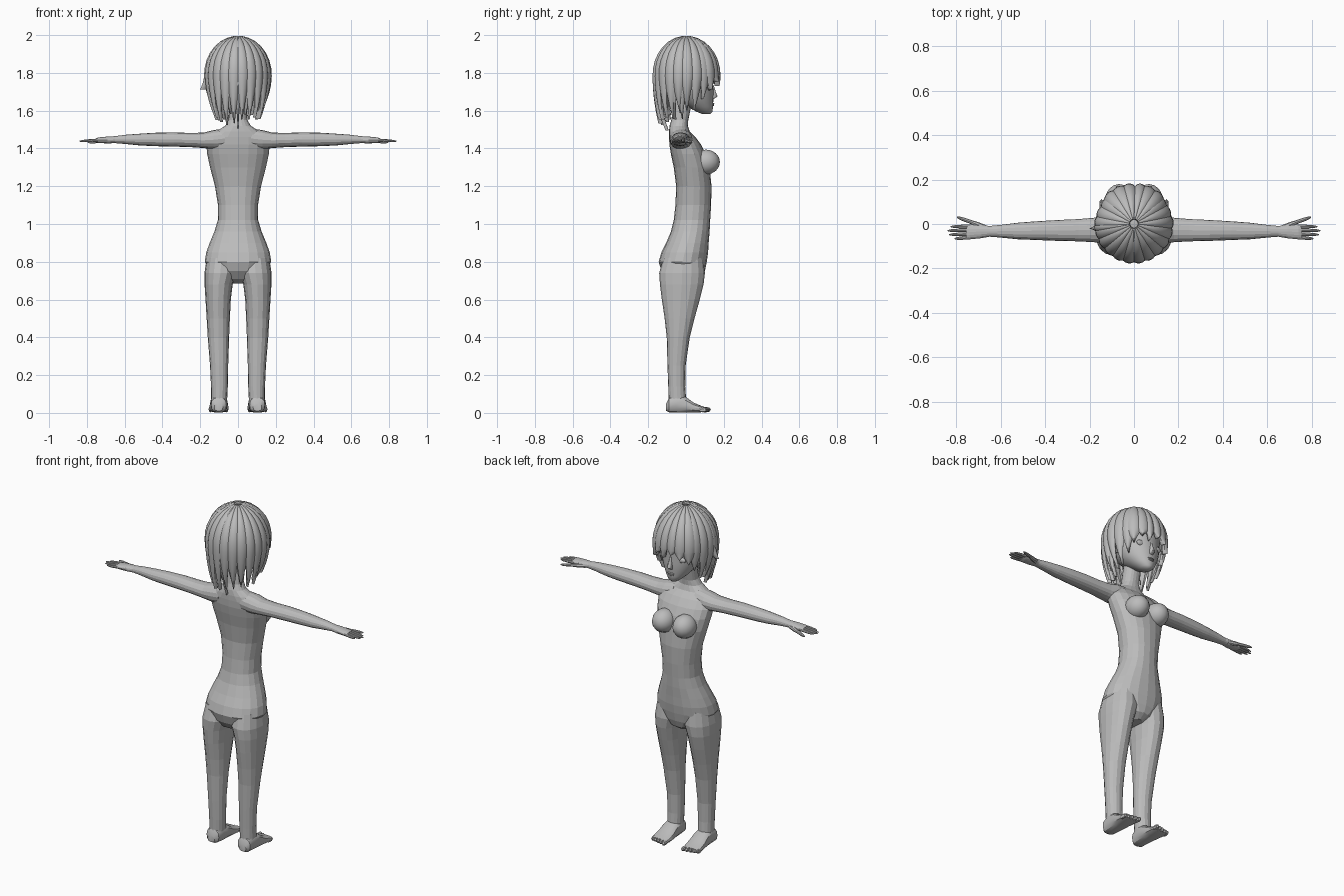
import bpy, bmesh, math, random
from math import sin, cos, pi, radians
from mathutils import Vector

random.seed(4)
mat = bpy.data.materials.new("clay grey")
mat.diffuse_color = (0.5, 0.5, 0.5, 1)


def finish(name, bm, mirror=False, smooth=None):
    bmesh.ops.recalc_face_normals(bm, faces=bm.faces)
    me = bpy.data.meshes.new(name)
    bm.to_mesh(me)
    bm.free()
    me.materials.append(mat)
    ob = bpy.data.objects.new(name, me)
    bpy.context.collection.objects.link(ob)
    if mirror:
        ob.modifiers.new("Mirror", 'MIRROR')
    if smooth:
        bpy.ops.object.select_all(action='DESELECT')
        ob.select_set(True)
        bpy.context.view_layer.objects.active = ob
        bpy.ops.object.shade_smooth_by_angle(angle=radians(smooth))
    return ob


def skin(bm, sections):
    """Bridge closed point loops and cap the ends."""
    loops = [[bm.verts.new(p) for p in s] for s in sections]
    n = len(loops[0])
    for a, b in zip(loops, loops[1:]):
        for i in range(n):
            j = (i + 1) % n
            bm.faces.new((a[i], a[j], b[j], b[i]))
    bm.faces.new(loops[0])
    bm.faces.new(loops[-1])


def loft(bm, axis, rings, n=20, power=0.92):
    """rings: (position along axis, low1, high1, low2, high2)."""
    secs = []
    for t, l1, h1, l2, h2 in rings:
        pts = []
        for i in range(n):
            a = 2 * pi * i / n
            u = math.copysign(abs(cos(a)) ** power, cos(a))
            v = math.copysign(abs(sin(a)) ** power, sin(a))
            p, q = (l1 + h1) / 2 + u * (h1 - l1) / 2, (l2 + h2) / 2 + v * (h2 - l2) / 2
            pts.append({'x': (t, p, q), 'y': (p, t, q), 'z': (p, q, t)}[axis])
        secs.append(pts)
    skin(bm, secs)


def blob(bm, centre, radii, seg=16):
    r = bmesh.ops.create_uvsphere(bm, u_segments=seg, v_segments=seg // 2, radius=1)
    for v in r["verts"]:
        v.co = Vector([c + k * s for c, k, s in zip(centre, v.co, radii)])


# torso and neck: height, half width, back, front
torso = [(0.685, .035, -.05, .05), (0.71, .09, -.10, .085), (0.75, .15, -.13, .10),
         (0.80, .176, -.145, .11), (0.85, .168, -.13, .117), (0.90, .15, -.105, .12),
         (0.96, .125, -.08, .125), (1.02, .107, -.065, .128), (1.10, .106, -.056, .133),
         (1.20, .122, -.052, .135), (1.30, .148, -.065, .125), (1.37, .163, -.08, .105),
         (1.42, .168, -.088, .08), (1.46, .162, -.09, .05), (1.49, .115, -.09, .02),
         (1.52, .068, -.087, .01), (1.55, .05, -.078, .012), (1.66, .046, -.06, .035)]
bm = bmesh.new()
loft(bm, 'z', [(z, -w, w, b, f) for z, w, b, f in torso])
finish("torso", bm)

# chest
bm = bmesh.new()
blob(bm, (.067, .105, 1.328), (.064, .075, .066))
finish("chest", bm, True, 40)

# legs
bm = bmesh.new()
loft(bm, 'z', [(0.03, .062, .142, -.10, -.01), (0.08, .057, .142, -.092, .0),
               (0.14, .054, .143, -.094, -.004), (0.25, .052, .148, -.098, -.002),
               (0.40, .047, .160, -.102, .02), (0.50, .043, .166, -.113, .045),
               (0.60, .038, .172, -.128, .073), (0.68, .028, .177, -.138, .093),
               (0.74, .008, .178, -.142, .10), (0.82, .01, .165, -.12, .09)], 16)
finish("leg", bm, True)

# feet with toes
bm = bmesh.new()
loft(bm, 'y', [(-.105, .08, .125, .01, .05), (-.09, .062, .142, .002, .08),
               (-.05, .056, .145, 0, .10), (.0, .053, .149, 0, .085),
               (.04, .05, .153, .002, .055), (.08, .05, .156, .003, .038),
               (.105, .055, .154, .006, .03)], 14, .75)
for i in range(5):
    blob(bm, (.063 + .021 * i, .108 - .005 * i, .017), (.0125 - .001 * i, .024, .014), 8)
finish("foot", bm, True, 30)

# arms
bm = bmesh.new()
loft(bm, 'x', [(.07, -.085, .03, 1.40, 1.505), (.13, -.085, .035, 1.395, 1.497),
               (.18, -.082, .028, 1.402, 1.484), (.25, -.078, .022, 1.407, 1.482),
               (.34, -.076, .018, 1.41, 1.485), (.44, -.072, .012, 1.412, 1.483),
               (.52, -.069, .006, 1.416, 1.478), (.60, -.061, -.004, 1.424, 1.472),
               (.65, -.057, -.009, 1.428, 1.465), (.69, -.064, -.004, 1.427, 1.463),
               (.74, -.069, -.003, 1.429, 1.458), (.755, -.067, -.006, 1.434, 1.453)], 16)
finish("arm", bm, True)


# fingers and thumb
def digit(bm, a, b, r):
    a, b = Vector(a), Vector(b)
    d = (b - a).normalized()
    side = d.cross(Vector((0, 0, 1))).normalized()
    up = side.cross(d)
    skin(bm, [[a.lerp(b, t) + (side * cos(k * pi / 4) + up * sin(k * pi / 4)) * r * f
               for k in range(8)] for t, f in ((0, 1), (.5, .95), (.85, .7), (1, .25))])


bm = bmesh.new()
for y0, y1, tip in ((-.011, -.012, .825), (-.028, -.030, .84), (-.045, -.048, .832), (-.060, -.066, .808)):
    digit(bm, (.735, y0, 1.444), (tip, y1, 1.438), .0085)
digit(bm, (.67, -.018, 1.442), (.74, .012, 1.437), .013)
digit(bm, (.73, .008, 1.438), (.797, .031, 1.433), .009)
finish("fingers", bm, True, 40)

# head: height, half width, back, front
head = [(1.583, .018, .085, .128), (1.595, .036, .055, .14), (1.62, .062, .01, .143),
        (1.66, .092, -.06, .145), (1.70, .112, -.10, .147), (1.75, .126, -.125, .142),
        (1.80, .135, -.135, .145), (1.86, .132, -.132, .143), (1.91, .11, -.11, .12),
        (1.95, .075, -.075, .085), (1.972, .02, -.02, .02)]
bm = bmesh.new()
loft(bm, 'z', [(z, -w, w, b, f) for z, w, b, f in head], 28, 1.0)
finish("head", bm, smooth=50)

# nose and lips
bm = bmesh.new()
loft(bm, 'z', [(1.662, -.012, .012, .13, .148), (1.676, -.015, .015, .13, .168),
               (1.70, -.010, .010, .13, .158), (1.735, -.006, .006, .13, .147)], 10)
blob(bm, (0, .141, 1.637), (.022, .010, .005), 10)
blob(bm, (0, .140, 1.628), (.018, .010, .005), 10)
finish("nose_and_lips", bm, smooth=50)

# eyes and ears
bm = bmesh.new()
blob(bm, (.055, .122, 1.722), (.028, .012, .017), 16)
blob(bm, (.127, .0, 1.72), (.014, .026, .036), 12)
finish("eyes_and_ears", bm, True, 60)


# hair locks radiating from the crown
def lock(bm, angle, half, tip_z, tip_r, scale=1.0):
    secs = []
    for k in range(15):
        t = .04 + .95 * k / 14
        if t < .5:
            r, z = sin(t * pi), 1.79 + .205 * cos(t * pi)
        else:
            u = (t - .5) * 2
            r, z = 1 - (1 - tip_r) * u * u, 1.79 - (1.79 - tip_z) * u
        h = half * min(1, (1 - t) / .5) ** .75
        outer = [(s / 3, .945 + .075 * (1 - (s / 3) ** 2)) for s in range(-3, 4)]
        inner = [(.7, .87), (0, .86), (-.7, .87)]
        pts = []
        for s, f in outer + inner:
            a = radians(angle + s * h)
            rr = .172 * r * f * scale
            pts.append((rr * cos(a), rr * sin(a), z - (1 - f) * .08 * max(0, cos(t * pi))))
        secs.append(pts)
    skin(bm, secs)


bm = bmesh.new()
# long back and side locks
for i in range(12):
    a = 178 + i * 184 / 11
    back = max(0, -sin(radians(a)))
    lock(bm, a, 12, 1.60 - .07 * back + random.uniform(-.02, .02), .68 + .14 * back, 1.02)
# under layer filling the gaps
for i in range(9):
    a = 190 + i * 20
    lock(bm, a, 14, 1.56 + random.uniform(-.02, .02), .72, .95)
lock(bm, 270, 7, 1.49, .62, .98)
# locks in front of the ears
for a, z, r in ((20, 1.60, .75), (162, 1.60, .75), (38, 1.66, .86), (143, 1.66, .86)):
    lock(bm, a, 13, z, r)
lock(bm, 186, 8, 1.71, 1.13, 1.03)
finish("hair", bm, smooth=40)

# fringe
bm = bmesh.new()
for a, h, z, r in ((50, 13, 1.71, .98), (66, 13, 1.75, 1.03), (80, 9, 1.73, .98),
                   (98, 10, 1.76, 1.0), (114, 13, 1.74, 1.03), (130, 13, 1.71, .98)):
    lock(bm, a, h, z, r, 1.05)
finish("fringe", bm, smooth=40)
